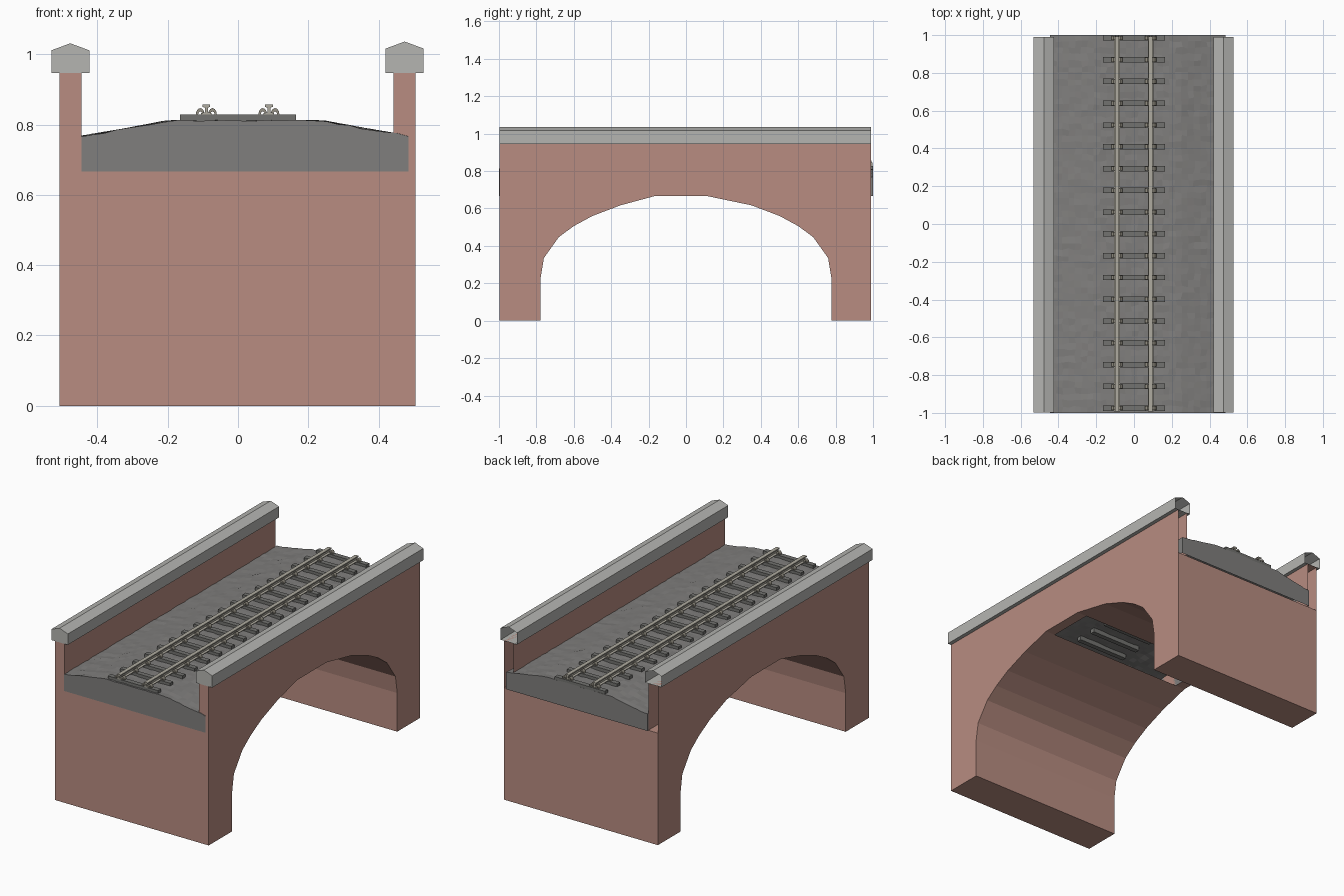
import bpy, bmesh, math, random

if "Cube" in bpy.data.objects:
    bpy.data.objects.remove(bpy.data.objects["Cube"])
random.seed(4)


def material(name, r, g, b):
    m = bpy.data.materials.new(name)
    m.diffuse_color = (r, g, b, 1)
    m.use_nodes = True
    m.node_tree.nodes["Principled BSDF"].inputs["Base Color"].default_value = m.diffuse_color
    return m


BRICK = material("brick", 0.48, 0.265, 0.22)
STONE = material("coping_stone", 0.46, 0.46, 0.44)
GRAVEL = material("gravel", 0.215, 0.21, 0.205)
SLEEPER = material("sleeper_concrete", 0.17, 0.17, 0.16)
STEEL = material("rail_steel", 0.43, 0.41, 0.35)
CLIP = material("clip_metal", 0.30, 0.28, 0.23)


def finish(bm, name, mat):
    me = bpy.data.meshes.new(name)
    bm.to_mesh(me)
    bm.free()
    me.materials.append(mat)
    ob = bpy.data.objects.new(name, me)
    bpy.context.collection.objects.link(ob)
    return ob


def add_prism(bm, profile, axis, a, b, open_end=False):
    """Extrude a 2D profile (u, z) along x or y from a to b."""
    def pt(u, z, t):
        return (t, u, z) if axis == "x" else (u, t, z)
    v0 = [bm.verts.new(pt(u, z, a)) for u, z in profile]
    v1 = [bm.verts.new(pt(u, z, b)) for u, z in profile]
    n = len(profile)
    faces = [bm.faces.new((v0[i], v0[(i + 1) % n], v1[(i + 1) % n], v1[i])) for i in range(n)]
    faces.append(bm.faces.new(v0[::-1]))
    faces.append(bm.faces.new(v1))
    bmesh.ops.recalc_face_normals(bm, faces=faces)
    if open_end:
        bmesh.ops.delete(bm, geom=[faces[-1]], context="FACES_ONLY")


def prism(name, mat, *args, **kw):
    bm = bmesh.new()
    add_prism(bm, *args, **kw)
    return finish(bm, name, mat)


def rect(u0, u1, z0, z1):
    return [(u0, z0), (u1, z0), (u1, z1), (u0, z1)]


Y0, Y1 = -0.997, 0.99
X0, X1 = -0.508, 0.505
DECK = 0.667

# Abutments with the half arches; the crown stays open under the track
ARCH = [(0.777, 0.0), (0.777, 0.23), (0.76, 0.335), (0.68, 0.447), (0.60, 0.506),
        (0.50, 0.56), (0.35, 0.617)]
front = [(Y0, 0)] + [(-y, z) for y, z in ARCH] + [(-0.165, DECK), (Y0, DECK)]
back = [(Y1, 0)] + ARCH + [(0.11, DECK), (Y1, DECK)]
prism("front_abutment", BRICK, front, "x", X0, X1)
prism("back_abutment", BRICK, back, "x", X0, X1)

# Parapet walls and gabled copings, hollow at the back end
for side, x0, x1, c, lift in (("left", X0, -0.445, -0.477, 0.0),
                              ("right", 0.442, X1, 0.474, 0.005)):
    prism(side + "_parapet", BRICK, rect(x0, x1, DECK, 0.946), "y", Y0, Y1, open_end=True)
    cap = [(c - 0.054, 0.946), (c + 0.054, 0.946), (c + 0.054, 1.011 + lift),
           (c, 1.031 + lift), (c - 0.054, 1.011 + lift)]
    prism(side + "_coping", STONE, cap, "y", Y0, Y1, open_end=True)

# Ballast bed: bumpy sheet with skirts, open underneath
SHAPE = [(-0.445, 0.767), (-0.33, 0.786), (-0.2, 0.811), (0.24, 0.811),
         (0.36, 0.789), (0.485, 0.768)]


def bed_height(x):
    for (xa, za), (xb, zb) in zip(SHAPE, SHAPE[1:]):
        if x <= xb:
            return za + (zb - za) * (x - xa) / (xb - xa)
    return SHAPE[-1][1]


NX, NY = 28, 60
bm = bmesh.new()
grid = []
for j in range(NY + 1):
    row = []
    for i in range(NX + 1):
        x = -0.445 + 0.93 * i / NX
        y = -1 + 2 * j / NY
        if 0 < i < NX:
            x += random.uniform(-0.006, 0.006)
        if 0 < j < NY:
            y += random.uniform(-0.006, 0.006)
        row.append(bm.verts.new((x, y, bed_height(x) + random.uniform(-0.003, 0.002))))
    grid.append(row)
for j in range(NY):
    for i in range(NX):
        bm.faces.new((grid[j][i], grid[j][i + 1], grid[j + 1][i + 1], grid[j + 1][i]))
rim = (grid[0][:-1] + [r[-1] for r in grid[:-1]] + grid[-1][:0:-1] + [r[0] for r in grid[:0:-1]])
low = [bm.verts.new((v.co.x, v.co.y, DECK)) for v in rim]
for k in range(len(rim)):
    n = (k + 1) % len(rim)
    bm.faces.new((rim[k], low[k], low[n], rim[n]))
bmesh.ops.recalc_face_normals(bm, faces=bm.faces[:])
finish(bm, "ballast_bed", GRAVEL)

# Sleepers and rail clips
RAILS = (-0.09, 0.088)
sleepers, clips = bmesh.new(), bmesh.new()
arch = [(0.0175 + r * math.cos(a), 0.828 + 1.5 * r * math.sin(a))
        for r, steps in ((0.0125, range(7)), (0.006, range(6, -1, -1)))
        for a in [math.pi * s / 6 for s in steps]]
for k in range(18):
    y = -0.975 + 0.1153 * k
    add_prism(sleepers, rect(-0.165, 0.165, 0.785, 0.828), "y", y - 0.0145, y + 0.0145)
    for rx in RAILS:
        for s in (-1, 1):
            add_prism(clips, [(rx + s * u, z) for u, z in arch], "y", y - 0.011, y + 0.011)
finish(sleepers, "sleepers", SLEEPER)
finish(clips, "rail_clips", CLIP)

# Rails with foot, web and head
half = [(0.015, 0.828), (0.015, 0.832), (0.004, 0.835), (0.004, 0.848), (0.011, 0.850), (0.011, 0.857)]
for side, rx in zip(("left", "right"), RAILS):
    prof = [(rx + u, z) for u, z in half] + [(rx - u, z) for u, z in half[::-1]]
    prism(side + "_rail", STEEL, prof, "y", -0.992, 0.992)
